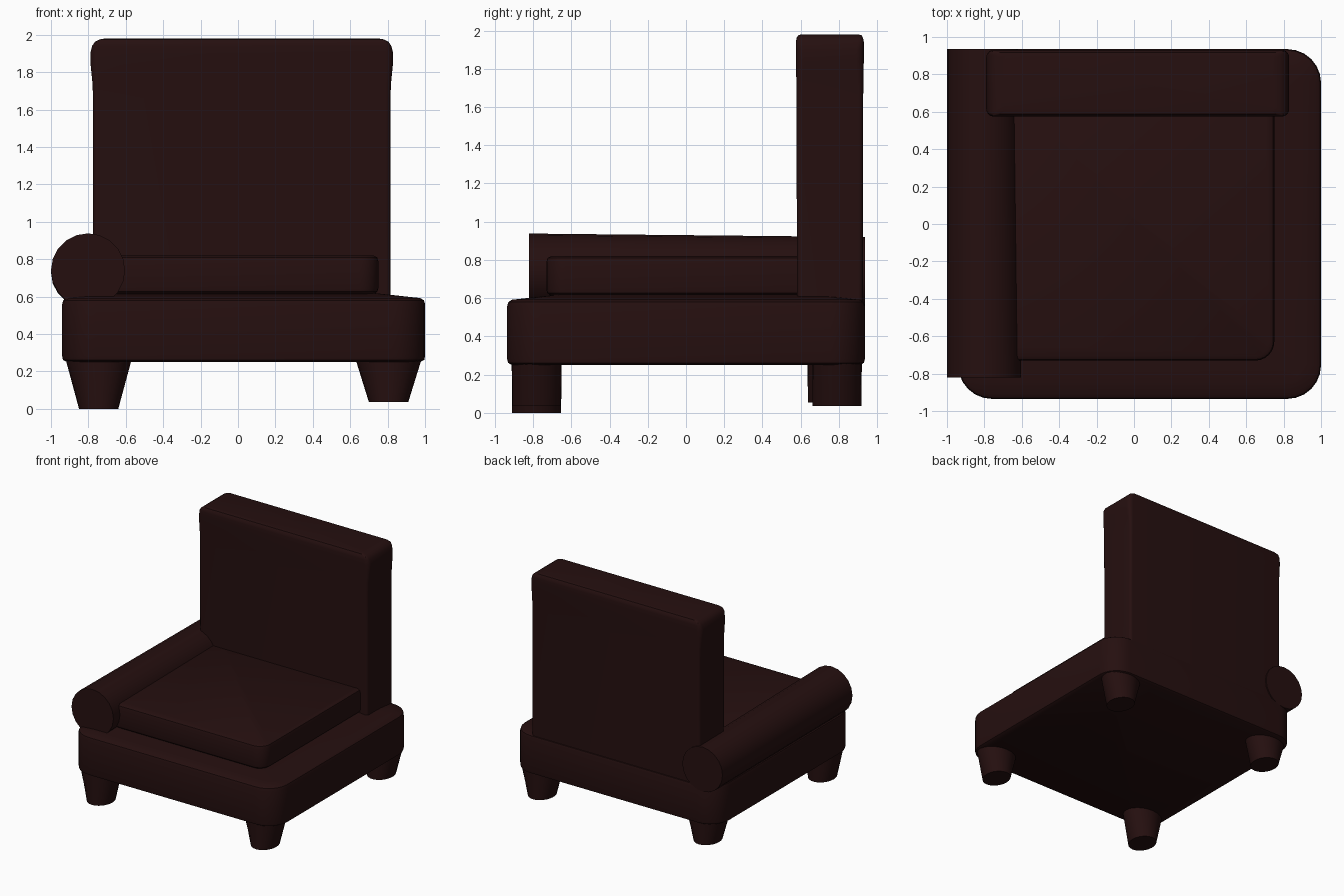
import bpy
import bmesh
import math

cube = bpy.data.objects.get("Cube")
if cube:
    bpy.data.objects.remove(cube, do_unlink=True)

leather = bpy.data.materials.new("dark brown leather")
colour = (0.0185, 0.0048, 0.0048, 1)
leather.diffuse_color = colour
leather.use_nodes = True
leather.node_tree.nodes["Principled BSDF"].inputs["Base Color"].default_value = colour


def loft(name, loops, angle=35):
    """Skin a stack of closed loops and cap both ends."""
    bm = bmesh.new()
    rings = [[bm.verts.new(p) for p in loop] for loop in loops]
    n = len(rings[0])
    for low, high in zip(rings, rings[1:]):
        for i in range(n):
            j = (i + 1) % n
            bm.faces.new((low[i], low[j], high[j], high[i]))
    bm.faces.new(rings[0][::-1])
    bm.faces.new(rings[-1])
    bmesh.ops.recalc_face_normals(bm, faces=bm.faces)
    mesh = bpy.data.meshes.new(name)
    bm.to_mesh(mesh)
    bm.free()
    mesh.materials.append(leather)
    obj = bpy.data.objects.new(name, mesh)
    bpy.context.collection.objects.link(obj)
    bpy.ops.object.select_all(action='DESELECT')
    obj.select_set(True)
    bpy.context.view_layer.objects.active = obj
    bpy.ops.object.shade_smooth_by_angle(angle=math.radians(angle))
    return obj


def rounded_rect(x0, x1, y0, y1, r, z, steps=6):
    loop = []
    corners = ((x1 - r, y1 - r), (x0 + r, y1 - r), (x0 + r, y0 + r), (x1 - r, y0 + r))
    for k, (cx, cy) in enumerate(corners):
        for s in range(steps + 1):
            a = math.pi / 2 * (k + s / steps)
            loop.append((cx + r * math.cos(a), cy + r * math.sin(a), z))
    return loop


def slab(name, x0, x1, y0, y1, r, rings):
    """Rounded block; each ring is height, side inset, depth inset."""
    loft(name, [rounded_rect(x0 + ix, x1 - ix, y0 + iy, y1 - iy,
                             max(r - max(ix, iy, 0), 0.02), z)
                for z, ix, iy in rings])


def ellipse(cx, cy, rx, ry, z, n=24):
    return [(cx + rx * math.cos(math.tau * i / n),
             cy + ry * math.sin(math.tau * i / n), z) for i in range(n)]


# Padded base with softened edges and a slightly domed top
slab("seat_base", -0.94, 1.0, -0.935, 0.935, 0.18,
     [(0.25, 0.025, 0.025), (0.262, 0.004, 0.004), (0.28, 0, 0), (0.56, 0, 0),
      (0.58, 0.006, 0.006), (0.592, 0.025, 0.025), (0.6, 0.1, 0.1), (0.622, 0.3, 0.3)])

# Seat cushion, tucked under the arm and the backrest
slab("seat_cushion", -0.72, 0.75, -0.73, 0.7, 0.1,
     [(0.615, 0.02, 0.02), (0.628, 0.004, 0.004), (0.645, 0, 0), (0.79, 0, 0),
      (0.81, 0.006, 0.006), (0.82, 0.025, 0.025)])

# Backrest, flaring at the head
slab("backrest", -0.79, 0.83, 0.575, 0.93, 0.04,
     [(0.4, 0.015, 0.006), (1.66, 0.015, 0.003), (1.74, 0.012, 0.002), (1.84, 0.002, 0),
      (1.9, 0, 0), (1.94, 0.01, 0), (1.962, 0.025, 0.004), (1.975, 0.05, 0.012),
      (1.98, 0.08, 0.03)])

# Rolled arm on the right side, narrowing a little towards the back
loft("arm_roll", [[(cx + r * math.cos(math.tau * i / 20), y, cz + r * math.sin(math.tau * i / 20))
                   for i in range(20)]
                  for y, cx, cz, r in ((-0.82, -0.802, 0.74, 0.198),
                                       (0.935, -0.81, 0.73, 0.19))])

# Four tapered feet: centre x, centre y, floor height
feet = {
    "front_right_foot": (-0.745, -0.782, 0.0),
    "front_left_foot": (0.805, -0.78, 0.035),
    "back_right_foot": (-0.745, 0.765, 0.055),
    "back_left_foot": (0.805, 0.79, 0.035),
}
for name, (cx, cy, floor) in feet.items():
    loft(name, [ellipse(cx, cy, 0.105, 0.127, floor), ellipse(cx, cy, 0.178, 0.13, 0.27)])
